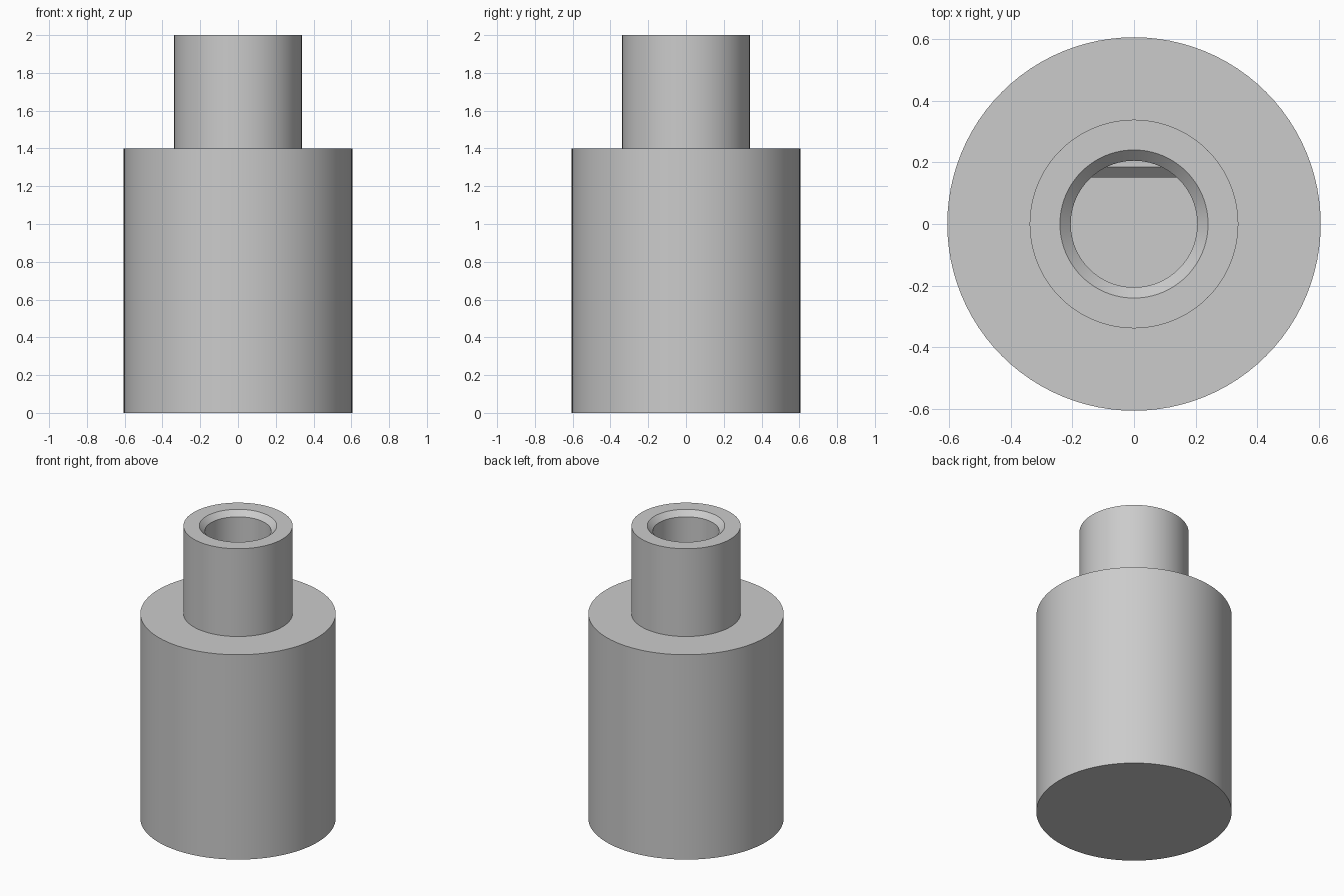
import bpy, bmesh, math
from mathutils import Vector

SIDES = 96
BORE, FLOOR, LEDGE, FLAT, BEVEL = 0.205, 0.8, 1.4, 0.15, 0.035

cube = bpy.data.objects.get("Cube")
if cube:
    bpy.data.objects.remove(cube, do_unlink=True)

grey = bpy.data.materials.new("plain grey")
grey.use_nodes = True
colour = (0.6, 0.6, 0.6, 1)
grey.diffuse_color = colour
grey.node_tree.nodes["Principled BSDF"].inputs["Base Color"].default_value = colour


def finish(bm, name):
    """Turn a bmesh into a grey, smooth-shaded object with sharp rims."""
    bmesh.ops.recalc_face_normals(bm, faces=bm.faces)
    mesh = bpy.data.meshes.new(name)
    bm.to_mesh(mesh)
    bm.free()
    mesh.materials.append(grey)
    obj = bpy.data.objects.new(name, mesh)
    bpy.context.collection.objects.link(obj)
    bpy.ops.object.select_all(action='DESELECT')
    obj.select_set(True)
    bpy.context.view_layer.objects.active = obj
    bpy.ops.object.shade_smooth_by_angle(angle=math.radians(30))
    return obj


# Stepped body with a chamfered blind bore, turned from one profile
profile = [(0, 0), (0.605, 0), (0.605, 1.4), (0.338, 1.4), (0.338, 2),
           (BORE + BEVEL, 2), (BORE, 2 - BEVEL), (BORE, FLOOR), (0, FLOOR)]
bm = bmesh.new()
points = [bm.verts.new((r, 0, z)) for r, z in profile]
edges = [bm.edges.new(pair) for pair in zip(points, points[1:])]
bmesh.ops.spin(bm, geom=points + edges, cent=(0, 0, 0), axis=(0, 0, 1),
               angle=math.tau, steps=SIDES, use_duplicate=False)
bmesh.ops.remove_doubles(bm, verts=bm.verts, dist=0.0001)
finish(bm, "stepped_body")

# Flat side of the D-shaped socket, with a sloped lead-in at its upper edge
bm = bmesh.new()
bmesh.ops.create_cone(bm, cap_ends=True, segments=SIDES, radius1=BORE + 0.002,
                      radius2=BORE + 0.002, depth=LEDGE - FLOOR)
bmesh.ops.translate(bm, verts=bm.verts, vec=(0, 0, (LEDGE + FLOOR) / 2))
cuts = [((0, FLAT, LEDGE), (0, -1, 0)),
        ((0, FLAT, LEDGE - BEVEL), (0, -1, 1))]
for origin, normal in cuts:
    cut = bmesh.ops.bisect_plane(bm, geom=bm.verts[:] + bm.edges[:] + bm.faces[:],
                                 plane_co=origin, plane_no=Vector(normal).normalized(),
                                 clear_outer=True)
    rim = [e for e in cut["geom_cut"] if isinstance(e, bmesh.types.BMEdge)]
    bmesh.ops.contextual_create(bm, geom=rim)
finish(bm, "socket_flat")
